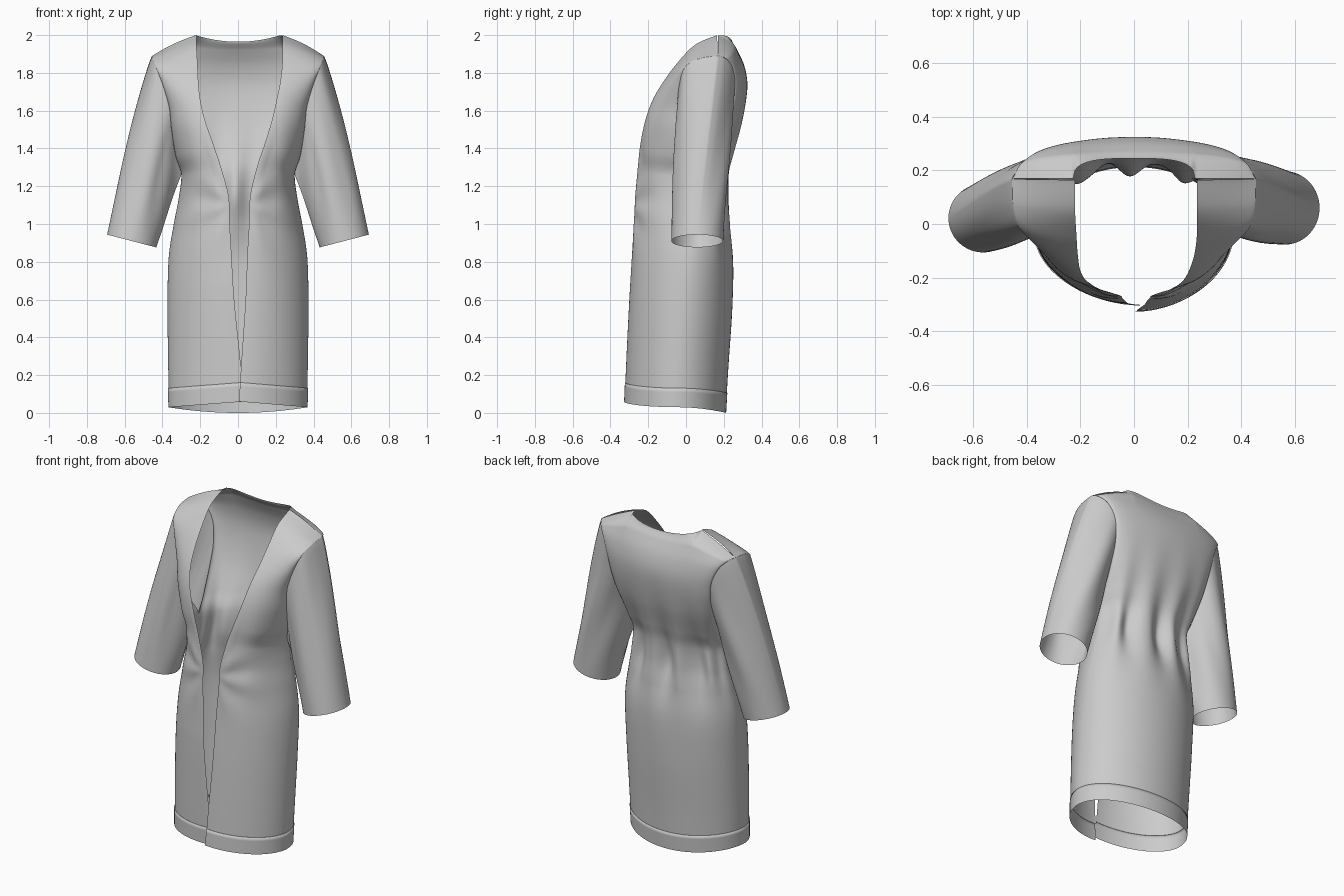
import bpy, math
from math import sin, cos, pi, exp
from mathutils import Vector

if "Cube" in bpy.data.objects:
    bpy.data.objects.remove(bpy.data.objects["Cube"])

# Key rows from hem to shoulder: z, y of opening edge, its x right / left, side seam and armhole x, y, z
FRONT = [
    (.06, -.325, .005, -.03, .365, -.05, .03), (.30, -.315, .02, -.01, .37, -.035, .27),
    (.60, -.30, .04, .02, .373, -.01, .57), (.85, -.285, .05, .035, .367, .02, .82),
    (1.02, -.275, .06, .045, .34, .04, 1.0), (1.15, -.268, .065, .05, .315, .05, 1.13),
    (1.30, -.255, .10, .09, .30, .05, 1.26), (1.42, -.242, .14, .13, .33, .01, 1.36),
    (1.55, -.215, .18, .175, .352, -.03, 1.50), (1.66, -.175, .205, .20, .365, -.045, 1.62),
    (1.76, -.115, .225, .21, .40, -.035, 1.74), (1.86, -.04, .235, .215, .435, -.005, 1.83),
    (1.95, .05, .235, .22, .452, .07, 1.875), (2.0, .165, .235, .22, .455, .17, 1.89)]
# Back rows: z, y of centre line, section fullness, side seam and armhole x, y, z
BACK = [
    (0, .21, 2, .365, -.05, .03), (.25, .225, 2, .37, -.035, .27), (.55, .245, 2, .373, -.01, .57),
    (.82, .25, 2, .367, .02, .82), (1.0, .228, 2, .34, .04, 1.0), (1.14, .208, 2, .315, .05, 1.13),
    (1.27, .218, 2, .30, .05, 1.26), (1.38, .25, 2, .31, .11, 1.36),
    (1.52, .292, 2, .325, .19, 1.50), (1.65, .318, 1.9, .335, .24, 1.62),
    (1.75, .325, 1.8, .355, .26, 1.74), (1.84, .308, 1.9, .392, .245, 1.83),
    (1.92, .272, 2.2, .43, .21, 1.875), (1.965, .245, 2.4, .455, .17, 1.89)]
TOP, ARM, BAND = 13, 6, .5


def row(table, v):
    """Smooth interpolation between key rows."""
    i = min(int(v), TOP - 1)
    f = v - i
    a, b, c, d = (table[max(0, min(TOP, i + k))] for k in (-1, 0, 1, 2))
    return [q + .5 * f * (r - p + f * (2*p - 5*q + 4*r - s + f * (3*(q - r) + s - p)))
            for p, q, r, s in zip(a, b, c, d)]


def outer(table, v):
    """Shared side seam below the armhole, separate edges above it."""
    if v <= ARM:
        return [(a + b) / 2 for a, b in zip(row(FRONT, v)[-3:], row(BACK, v)[-3:])]
    return row(table, v)[-3:]


def front(sgn, t, v):
    r = row(FRONT, v)
    ox, oy, oz = outer(FRONT, v)
    ix = r[2] if sgn > 0 else r[3]
    iy = r[1] + (.025 * max(0, 1 - r[0] / .7) if sgn < 0 else 0)
    fx, fy = sin(t * pi / 2) ** 1.08, max(0, cos(t * pi / 2)) ** 1.08
    x, y, z = ix + (ox - ix) * fx, oy + (iy - oy) * fy, r[0] + (oz - r[0]) * fx
    z += .01 * sin(pi * fx) * max(0, (v - 10) / 3) ** 2
    # creases fanning out from the tie point, plus soft bodice folds
    dx, dz = x - .05, z - 1.1
    d = math.hypot(dx, dz)
    fade = (1 - t ** 4) * min(1, t * 6)
    y += .007 * fade * sin(7 * math.atan2(dz, dx + .03)) * min(1, d / .16) * exp(-(d / .28) ** 2)
    y += .005 * fade * cos(38 * x) * exp(-((z - 1.25) / .22) ** 2)
    return Vector((sgn * x, y, z))


def back(t, v):
    s, a = (1 if t >= 0 else -1), abs(t)
    zc, yc, p, *_ = row(BACK, v)
    ox, oy, oz = outer(BACK, v)
    fx, fy = sin(a * pi / 2) ** (2 / p), max(0, cos(a * pi / 2)) ** (2 / p)
    x, y, z = ox * fx, oy + (yc - oy) * fy, zc + (oz - zc) * fx * fx
    # neckline scoop and rising shoulder
    neck = .225
    w = max(0, (v - 10) / 3) ** 2
    z += w * .053 * ((x / neck) ** 2 if x < neck else max(0, (ox - x) / (ox - neck)))
    k = max(0, v - 12) ** 2
    yn = .17 + .075 * max(0, 1 - (x / neck) ** 3) ** (1 / 3)
    y += (yn - y) * k
    # gathers at the waist, running out into long folds
    g = exp(-((z - 1.15) / .13) ** 2) * (1 - a ** 6)
    fold = cos(15 * t + .3) + .6 * cos(26 * t + 1.2)
    reach = .3 if z > 1.15 else .22
    long_fold = .016 * cos(15 * t + .3) * exp(-((z - 1.15) / reach) ** 2) * (1 - a ** 4)
    d = -.009 * g * fold - long_fold
    return Vector((s * x * (1 + d), y + d * fy, z))


def sheet(name, f, us, vs):
    """Smooth cloth grid from a surface function."""
    n = len(us)
    verts = [f(u, v) for v in vs for u in us]
    faces = [(j*n + i, j*n + i + 1, (j+1)*n + i + 1, (j+1)*n + i)
             for j in range(len(vs) - 1) for i in range(n - 1)]
    me = bpy.data.meshes.new(name)
    me.from_pydata(verts, [], faces)
    me.shade_smooth()
    ob = bpy.data.objects.new(name, me)
    bpy.context.collection.objects.link(ob)
    return ob


def span(a, b, n):
    return [a + (b - a) * i / n for i in range(n + 1)]


def band(f):
    """Hem strip standing slightly proud of the cloth, with a lip at its top."""
    def g(u, v):
        q = f(u, min(v, BAND))
        k = 1.0 if v > BAND else 1.01
        return Vector((q.x * k, -.05 + (q.y + .05) * k, q.z))
    return g


# Body panels and hem bands
panels = [("back", back, span(-1, 1, 160)),
          ("front_right", lambda t, v: front(1, t, v), span(0, 1, 60)),
          ("front_left", lambda t, v: front(-1, t, v), span(1, 0, 60))]
for name, f, us in panels:
    sheet(name + "_panel", f, us, span(BAND, TOP, 150))
    sheet(name + "_hem_band", band(f), us, span(0, BAND, 6) + [BAND + .01])

# Sleeves lofted from the armhole to a slanted oval cuff
for side, sgn, cuff_y, cuff_r in (("right", 1, .06, .137), ("left", -1, .022, .128)):
    vs = span(ARM, TOP, 40)
    loop = [Vector(outer(FRONT, v)) for v in vs]
    half = len(loop) - 1
    loop += [Vector(outer(BACK, v)) for v in reversed(vs[:-1])]

    def angles(pts, start):
        """Half-turn of angle shared out by travelled length."""
        run = [0]
        for p, q in zip(pts, pts[1:]):
            run.append(run[-1] + (q - p).length)
        return [start + pi * r / run[-1] for r in run]
    ang = angles(loop[:half + 1], pi) + angles(loop[half:], 2 * pi)[1:]

    def sleeve(u, v):
        a, h = loop[u], ang[u]
        cx = .13 * cos(h)
        c = Vector((.563 + cx, cuff_y + cuff_r * sin(h), .91 + .26 * cx))
        p = a.lerp(c, v)
        swell = sin(pi * v)
        fold = .007 * cos(5 * h + 2 * v) * swell * (1 - .6 * v)
        p.x += (.012 * swell + .02 * v ** .5 * (1 - v) ** 3) * max(0, cos(h)) + fold * cos(h)
        p.y += fold * sin(h) + .004 * swell * sin(h)
        return Vector((sgn * p.x, p.y, p.z))
    sheet(side + "_sleeve", sleeve, list(range(len(loop))), span(0, 1, 50))
